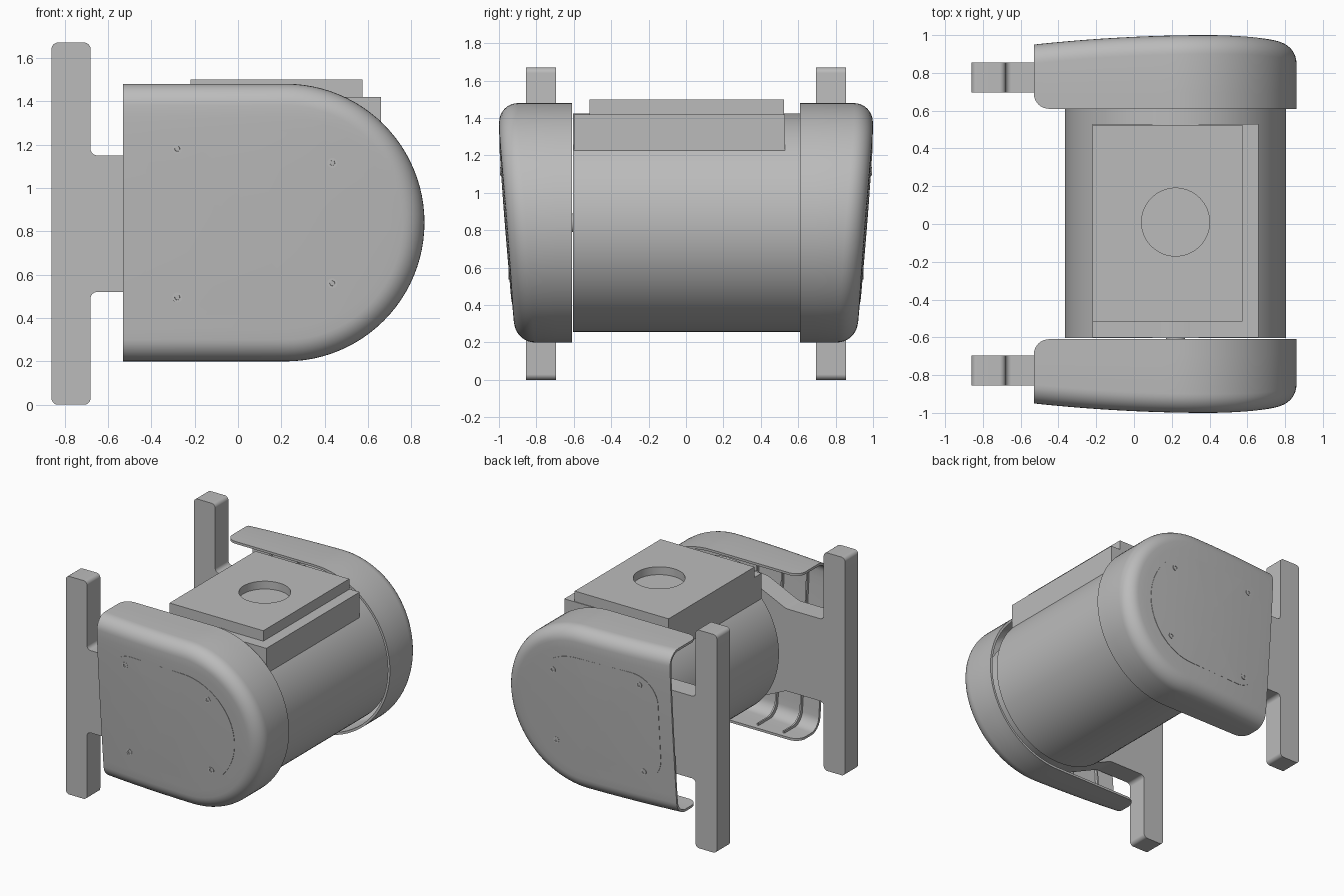
import bpy, bmesh, math
from mathutils import Vector

if "Cube" in bpy.data.objects:
    bpy.data.objects.remove(bpy.data.objects["Cube"], do_unlink=True)

grey = bpy.data.materials.new("plain_grey")
grey.use_nodes = True
grey.diffuse_color = (0.5, 0.5, 0.5, 1)
grey.node_tree.nodes["Principled BSDF"].inputs["Base Color"].default_value = (0.5, 0.5, 0.5, 1)

CX, CZ = 0.22, 0.84      # shared axis of the drum and the covers
COVER_R, FILLET, LEFT, RIM = 0.64, 0.1, -0.53, 0.61


def finish(name, bm, solid=True):
    if solid:
        bmesh.ops.recalc_face_normals(bm, faces=bm.faces)
    mesh = bpy.data.meshes.new(name)
    bm.to_mesh(mesh)
    bm.free()
    obj = bpy.data.objects.new(name, mesh)
    bpy.context.collection.objects.link(obj)
    mesh.materials.append(grey)
    return obj


def activate(obj):
    bpy.ops.object.select_all(action='DESELECT')
    obj.select_set(True)
    bpy.context.view_layer.objects.active = obj


def smooth(obj):
    activate(obj)
    bpy.ops.object.shade_smooth_by_angle(angle=math.radians(30))
    return obj


def apply_modifier(obj, mod):
    activate(obj)
    bpy.ops.object.modifier_apply(modifier=mod.name)


def circle(x, z, r, n=64):
    return [(x + r * math.cos(2 * math.pi * i / n), z + r * math.sin(2 * math.pi * i / n)) for i in range(n)]


def rounded(corners, steps=8):
    """Polygon outline whose corners (x, z, radius) are rounded off."""
    out = []
    for i, (x, z, r) in enumerate(corners):
        p = Vector((x, z))
        a = (Vector(corners[i - 1][:2]) - p).normalized()
        b = (Vector(corners[(i + 1) % len(corners)][:2]) - p).normalized()
        half = a.angle(b) / 2
        centre = p + (a + b).normalized() * r / math.sin(half)
        start = p + a * r / math.tan(half) - centre
        end = p + b * r / math.tan(half) - centre
        for k in range(steps + 1):
            t = k / steps
            v = (start * (1 - t) + end * t).normalized() * r
            out.append(tuple(centre + v))
    return out


def prism(name, pts, a, b, place=lambda u, v, w: (u, w, v)):
    """Extrude a flat outline from a to b, along y unless placed otherwise."""
    bm = bmesh.new()
    rings = [[bm.verts.new(place(u, v, w)) for u, v in pts] for w in (a, b)]
    bm.faces.new(rings[0])
    bm.faces.new(rings[1])
    for i in range(len(pts)):
        j = (i + 1) % len(pts)
        bm.faces.new((rings[0][i], rings[0][j], rings[1][j], rings[1][i]))
    return smooth(finish(name, bm))


def box(name, x, y, z):
    return prism(name, [(x[0], z[0]), (x[1], z[0]), (x[1], z[1]), (x[0], z[1])], *y)


def bulge(x, z):
    """Distance of the gently bowed outer cover face from the middle."""
    low = max(0, (1.35 - z) / 1.1)
    return 1 - 0.05 * ((0.4 - x) / 0.93) ** 2 - 0.085 * low ** 1.2


def cover_y(x, z, d):
    """Cover face with its rounded edge, at inset d from the outline."""
    k = max(0, FILLET - d)
    return bulge(x, z) - FILLET + math.sqrt(FILLET ** 2 - k ** 2)


def cover_shell(name, s):
    bm = bmesh.new()

    def path(d, left):
        r = COVER_R - d
        line = [left + (CX - left) * i / 10 for i in range(10)]
        arc = [math.pi * (i / 48 - 0.5) for i in range(49)]
        return ([(x, CZ - r) for x in line]
                + [(CX + r * math.cos(t), CZ + r * math.sin(t)) for t in arc]
                + [(x, CZ + r) for x in reversed(line)])

    rows = []
    # side wall, with rounded corners at its open end
    corner = 0.08
    for i in range(9):
        h = corner * (1 - math.cos(math.pi / 2 * i / 8))
        left = LEFT + corner - math.sqrt(corner ** 2 - (corner - h) ** 2)
        rows.append([(x, RIM + h, z) for x, z in path(0, left)])
    # rounded edge, then the bowed face
    insets = [FILLET * (1 - math.cos(math.pi / 2 * i / 8)) for i in range(9)]
    insets += [FILLET + (COVER_R - FILLET) * i / 10 for i in range(1, 11)]
    for d in insets:
        rows.append([(x, cover_y(x, z, d), z) for x, z in path(d, LEFT)])
    grid = [[bm.verts.new((x, s * y, z)) for x, y, z in row] for row in rows]
    for lo, hi in zip(grid, grid[1:]):
        for i in range(len(lo) - 1):
            bm.faces.new((lo[i], lo[i + 1], hi[i + 1], hi[i]))
    bmesh.ops.remove_doubles(bm, verts=bm.verts, dist=0.0005)
    bmesh.ops.recalc_face_normals(bm, faces=bm.faces)
    middle = Vector((0.1, s * 0.7, CZ))
    if sum(f.normal.dot(f.calc_center_median() - middle) for f in bm.faces) < 0:
        bmesh.ops.reverse_faces(bm, faces=bm.faces)
    obj = finish(name, bm, solid=False)
    mod = obj.modifiers.new("wall", 'SOLIDIFY')
    mod.thickness, mod.offset = 0.018, -1
    apply_modifier(obj, mod)
    return smooth(obj)


def access_panel(name, s):
    outline = rounded([(-0.425, 0.415, 0.21), (0.645, 0.415, 0.42),
                       (0.645, 1.26, 0.42), (-0.425, 1.26, 0.21)], 12)
    bm = bmesh.new()
    rings = []
    for scale, lift in ((1, -0.008), (1, 0.003), (0.8, 0.003), (0.55, 0.003), (0.25, 0.003)):
        ring = []
        for x, z in outline:
            x, z = 0.1 + (x - 0.1) * scale, CZ + (z - CZ) * scale
            ring.append(bm.verts.new((x, s * (bulge(x, z) + lift), z)))
        rings.append(ring)
    for lo, hi in zip(rings, rings[1:]):
        for i in range(len(lo)):
            j = (i + 1) % len(lo)
            bm.faces.new((lo[i], lo[j], hi[j], hi[i]))
    bm.faces.new(rings[-1])
    bm.faces.new(rings[0])
    return smooth(finish(name, bm))


def screw(name, x, z, s):
    y = bulge(x, z)
    bm = bmesh.new()
    rings = [[bm.verts.new((px, s * (y + h), pz)) for px, pz in circle(x, z, r, 20)]
             for r, h in ((0.023, -0.01), (0.023, 0.007), (0.012, 0.007), (0.01, -0.005))]
    for lo, hi in zip(rings, rings[1:]):
        for i in range(20):
            j = (i + 1) % 20
            bm.faces.new((lo[i], lo[j], hi[j], hi[i]))
    bm.faces.new(rings[0])
    bm.faces.new(rings[-1])
    smooth(finish(name, bm))


def cover_rib(name, x, s):
    """Thin rib hugging the lower, outer and upper inside of the cover."""
    def strip(depth):
        ds = [FILLET * (1 - math.cos(math.pi / 2 * i / 6)) for i in range(7)]
        zs = [(CZ - COVER_R + d, d) for d in ds] + [(CZ + COVER_R - d, d) for d in reversed(ds)]
        pts = [(cover_y(x, z, d), z) for z, d in zs]
        pts = [(RIM + 0.04, CZ - COVER_R)] + pts + [(RIM + 0.04, CZ + COVER_R)]
        k = 1 - depth / COVER_R
        return [(s * (y - (0 if i in (0, len(pts) - 1) else depth)), CZ + (z - CZ) * k)
                for i, (y, z) in enumerate(pts)]
    prism(name, strip(0.014) + strip(0.036)[::-1], x, x + 0.012, lambda u, v, w: (w, u, v))


# central drum and the terminal block on top
prism("drum", circle(CX, CZ, 0.585, 96), -0.603, 0.70)
prism("drive_shaft", circle(CX, CZ, 0.05, 32), -0.70, -0.60)
box("top_block", (-0.22, 0.66), (-0.60, 0.53), (1.1, 1.42))

# top plate with a shallow round recess
plate = box("top_plate", (-0.22, 0.575), (-0.515, 0.525), (1.40, 1.50))
cutter = prism("recess_cutter", circle(0.22, 0.01, 0.18), 1.44, 1.6, lambda u, v, w: (u, v, w))
cutter.hide_render = True
cut = plate.modifiers.new("recess", 'BOOLEAN')
cut.object, cut.operation, cut.solver = cutter, 'DIFFERENCE', 'EXACT'
apply_modifier(plate, cut)
smooth(plate)
bpy.data.objects.remove(cutter, do_unlink=True)

# mounting bracket outline: upright post, neck and flared arm
lower = [(-0.86, 0, 0.03), (-0.68, 0, 0.03), (-0.68, 0.52, 0.03), (-0.36, 0.52, 0.1),
         (-0.1, 0.4, 0.1), (0.22, 0.36, 0.03)]
upper = [(x, 1.67 - z, r) for x, z, r in reversed(lower)]
bracket = rounded(lower + upper)

# end assemblies, front and back
for side, s in (("front", -1), ("back", 1)):
    cover_shell(side + "_cover", s)
    access_panel(side + "_access_panel", s)
    for i, (x, z) in enumerate(((-0.28, 1.18), (-0.28, 0.495), (0.435, 1.115), (0.435, 0.56))):
        screw(f"{side}_screw_{i + 1}", x, z, s)
    for i, x in enumerate((-0.38, -0.16, 0.06)):
        cover_rib(f"{side}_cover_rib_{i + 1}", x, s)
    prism(side + "_bracket", bracket, s * 0.695, s * 0.855)
    prism(side + "_bracket_disc", circle(CX, CZ, 0.5), s * 0.64, s * 0.82)
